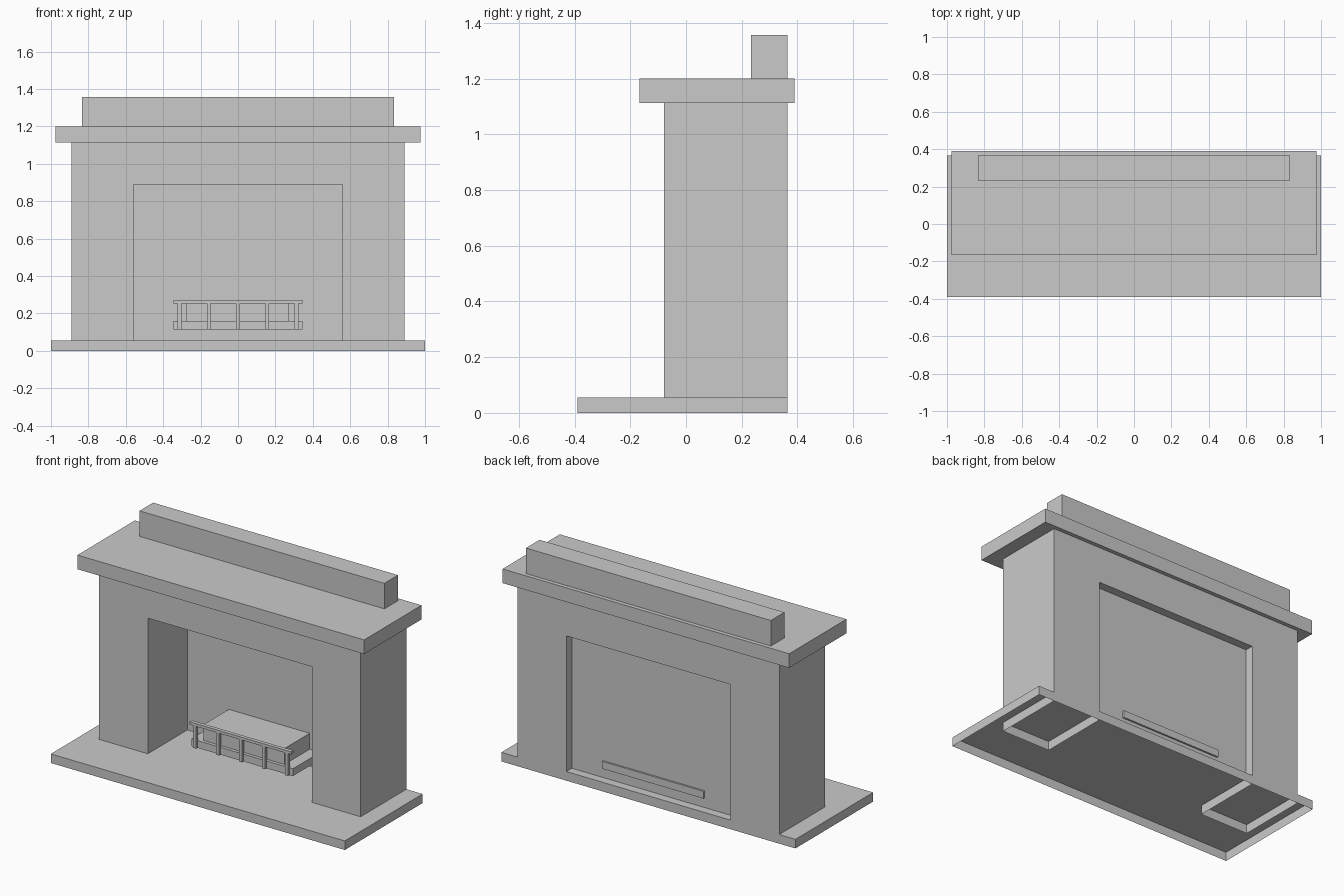
import bpy
import bmesh

if "Cube" in bpy.data.objects:
    bpy.data.objects.remove(bpy.data.objects["Cube"])

stone = bpy.data.materials.new("grey_stone")
stone.diffuse_color = (0.59, 0.59, 0.59, 1)
stone.use_nodes = True
stone.node_tree.nodes["Principled BSDF"].inputs["Base Color"].default_value = stone.diffuse_color


def finish(name, bm, open_bottom=False):
    bmesh.ops.recalc_face_normals(bm, faces=bm.faces)
    if open_bottom:
        # Drop the faces that lie on the ground
        low = [f for f in bm.faces if all(abs(v.co.z) < 1e-4 for v in f.verts)]
        bmesh.ops.delete(bm, geom=low, context='FACES')
    mesh = bpy.data.meshes.new(name)
    bm.to_mesh(mesh)
    bm.free()
    mesh.materials.append(stone)
    obj = bpy.data.objects.new(name, mesh)
    bpy.context.collection.objects.link(obj)
    return obj


def box(name, x, y, z, open_bottom=False):
    """Box from (min, max) ranges on each axis."""
    bm = bmesh.new()
    bmesh.ops.create_cube(bm, size=1)
    for v in bm.verts:
        for i, (lo, hi) in enumerate((x, y, z)):
            v.co[i] = lo if v.co[i] < 0 else hi
    return finish(name, bm, open_bottom)


def extrude_profile(name, points, y0, y1, open_bottom=False):
    """Closed x-z profile extruded along y."""
    bm = bmesh.new()
    face = bm.faces.new([bm.verts.new((x, y0, z)) for x, z in points])
    new = bmesh.ops.extrude_face_region(bm, geom=[face])["geom"]
    moved = [v for v in new if isinstance(v, bmesh.types.BMVert)]
    bmesh.ops.translate(bm, verts=moved, vec=(0, y1 - y0, 0))
    # Keep the first cap so that both ends are closed
    if not any(all(abs(v.co.y - y0) < 1e-5 for v in f.verts) for f in bm.faces):
        bm.faces.new([v for v in bm.verts if abs(v.co.y - y0) < 1e-5])
    return finish(name, bm, open_bottom)


# Hearth slab, hollow underneath
box("hearth_slab", (-1, 1), (-0.39, 0.365), (0, 0.056), open_bottom=True)

# Surround: two hollow-footed pillars and a lintel as one arch
right = [(0.558, 0.89), (0.558, 0), (0.89, 0), (0.89, 1.113)]
left = [(-x, z) for x, z in reversed(right)]
extrude_profile("surround", right + left, -0.079, 0.365, open_bottom=True)

# Firebox back, mantel and upper ledge
box("firebox_back", (-0.558, 0.558), (0.305, 0.312), (0.056, 0.89))
box("mantel_shelf", (-0.975, 0.975), (-0.167, 0.39), (1.113, 1.2))
box("upper_ledge", (-0.833, 0.833), (0.233, 0.365), (1.2, 1.357))

# Fire grate: tray, fuel block, rail and posts
box("grate_tray", (-0.345, 0.345), (0.04, 0.323), (0.115, 0.16))
box("fuel_block", (-0.276, 0.274), (0.06, 0.306), (0.16, 0.258))
box("grate_rail", (-0.345, 0.345), (0.022, 0.045), (0.254, 0.271))
for i in range(-2, 3):
    x = i * 0.1565
    box("grate_post", (x - 0.01, x + 0.01), (0.026, 0.044), (0.115, 0.254))
